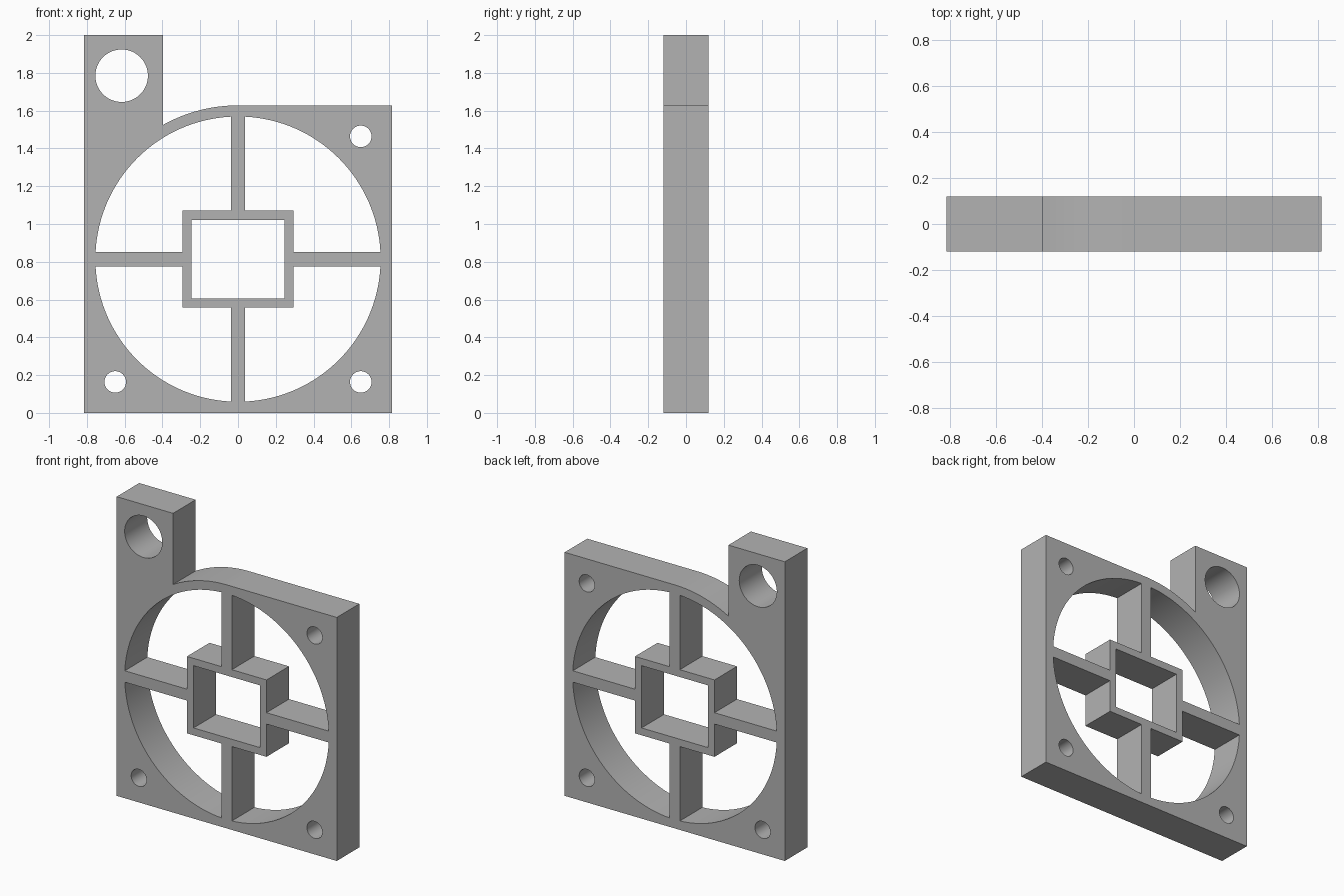
import bpy
import bmesh
from math import asin, cos, sin, pi, sqrt, radians
from mathutils import Matrix

cube = bpy.data.objects.get("Cube")
if cube:
    bpy.data.objects.remove(cube, do_unlink=True)

# Main dimensions, measured from the centre of the large opening
HALF = 0.814            # half side of the square plate, and its rounded corner
DEPTH = 0.238
OPENING = 0.755         # radius of the large opening
SPOKE = 0.038           # half width of the spokes
HUB_X, HUB_Z = 0.294, 0.257
WALL = 0.049            # hub wall
TAB_X, TAB_TOP = -0.397, 2 - HALF
SCREW = 0.65            # screw hole offset


def arc(cx, cz, r, start, end, steps):
    angles = [start + (end - start) * i / steps for i in range(steps + 1)]
    return [(cx + r * cos(a), cz + r * sin(a)) for a in angles]


def circle(cx, cz, r, steps):
    return arc(cx, cz, r, 0, 2 * pi, steps)[:-1]


# Outer outline: square plate, rounded shoulder and mounting tab
shoulder_end = pi / 2 + asin(-TAB_X / HALF)
loops = [[(-HALF, -HALF), (HALF, -HALF), (HALF, HALF)]
         + arc(0, 0, HALF, pi / 2, shoulder_end, 16)
         + [(TAB_X, TAB_TOP), (-HALF, TAB_TOP)]]

# Four openings between the spokes, mirrored from one quadrant
a = asin(SPOKE / OPENING)
quadrant = arc(0, 0, OPENING, a, pi / 2 - a, 32) + [
    (SPOKE, HUB_Z), (HUB_X, HUB_Z), (HUB_X, SPOKE)]
for sx in (-1, 1):
    for sz in (-1, 1):
        loops.append([(sx * x, sz * z) for x, z in quadrant])

# Hub window
hx, hz = HUB_X - WALL, HUB_Z - WALL
loops.append([(-hx, -hz), (hx, -hz), (hx, hz), (-hx, hz)])

# Screw holes and the larger tab hole
for sx, sz in ((-1, -1), (1, -1), (1, 1)):
    loops.append(circle(sx * SCREW, sz * SCREW, 0.057, 32))
loops.append(circle(-0.616, 0.971, 0.139, 64))

# Filled and extruded profile
profile = bpy.data.curves.new("frame_profile", 'CURVE')
profile.dimensions = '2D'
profile.fill_mode = 'BOTH'
profile.extrude = DEPTH / 2
for loop in loops:
    spline = profile.splines.new('POLY')
    spline.points.add(len(loop) - 1)
    for point, (x, z) in zip(spline.points, loop):
        point.co = (x, z, 0, 1)
    spline.use_cyclic_u = True

frame = bpy.data.objects.new("fan_mount_frame", profile)
bpy.context.collection.objects.link(frame)
bpy.ops.object.select_all(action='DESELECT')
frame.select_set(True)
bpy.context.view_layer.objects.active = frame
bpy.ops.object.convert(target='MESH')
frame = bpy.context.view_layer.objects.active

# Weld, stand upright and rest on the ground
bm = bmesh.new()
bm.from_mesh(frame.data)
bmesh.ops.remove_doubles(bm, verts=bm.verts, dist=0.0001)
bm.transform(Matrix.Translation((0, 0, HALF)) @ Matrix.Rotation(pi / 2, 4, 'X'))
bmesh.ops.recalc_face_normals(bm, faces=bm.faces)
bm.to_mesh(frame.data)
bm.free()

# Plain grey plastic
grey = bpy.data.materials.new("grey_plastic")
grey.use_nodes = True
colour = (0.45, 0.45, 0.45, 1)
grey.diffuse_color = colour
grey.node_tree.nodes["Principled BSDF"].inputs["Base Color"].default_value = colour
frame.data.materials.clear()
frame.data.materials.append(grey)

bpy.ops.object.shade_smooth_by_angle(angle=radians(30))
